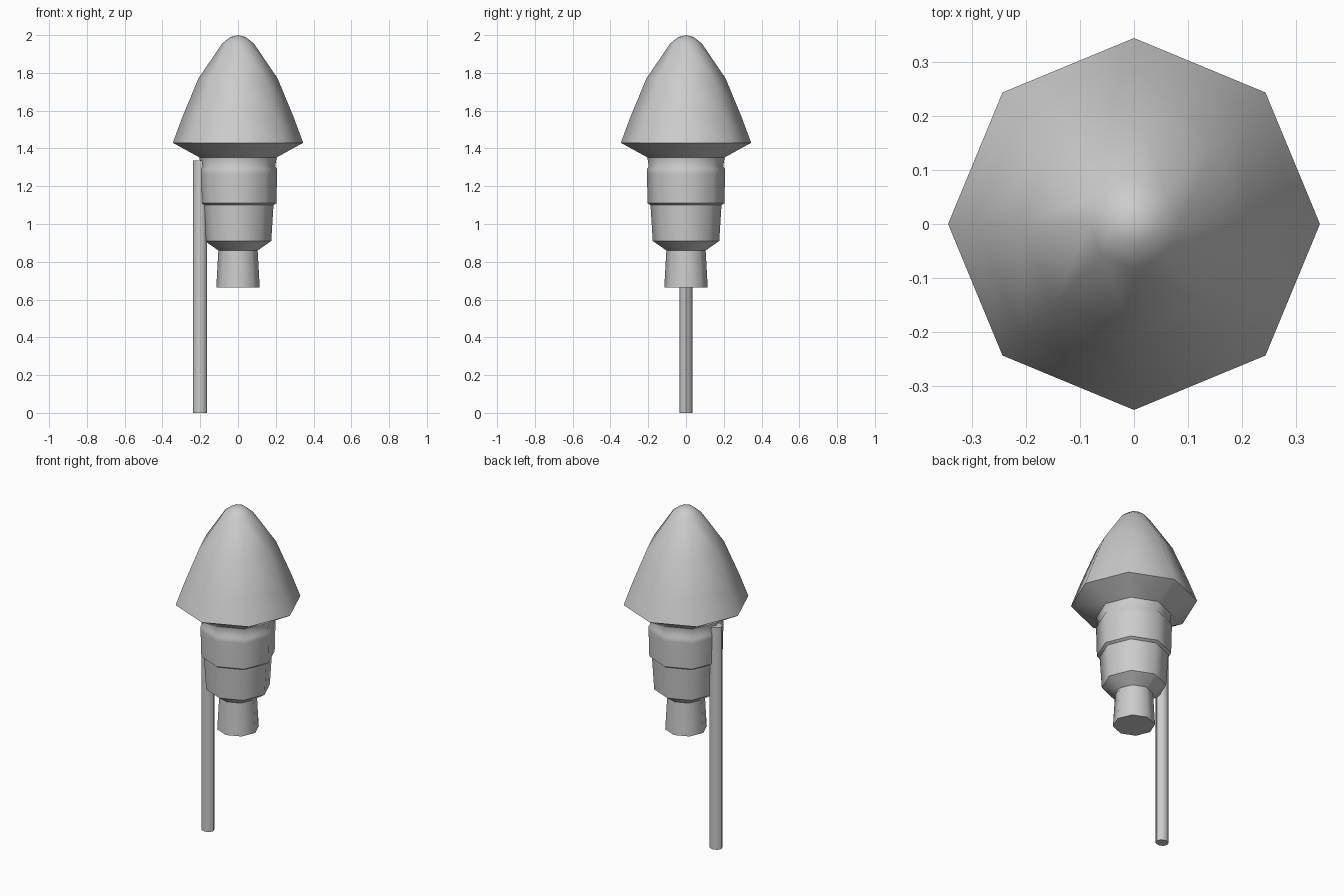
import bpy, bmesh
from math import cos, sin, pi, radians

if "Cube" in bpy.data.objects:
    bpy.data.objects.remove(bpy.data.objects["Cube"])


def lathe(name, profile, sides=8, centre_x=0.0, y_scale=1.0, cap_last=False, cap_first=False):
    """Revolve (radius, z) points, listed top to bottom; radius 0 makes a tip."""
    bm = bmesh.new()
    rings = []
    for r, z in profile:
        count = 1 if r == 0 else sides
        rings.append([bm.verts.new((centre_x + r * cos(2 * pi * i / sides),
                                    y_scale * r * sin(2 * pi * i / sides), z))
                      for i in range(count)])
    for a, b in zip(rings, rings[1:]):
        for i in range(sides):
            j = (i + 1) % sides
            if len(a) == 1:
                bm.faces.new((a[0], b[i], b[j]))
            else:
                bm.faces.new((a[i], b[i], b[j], a[j]))
    if cap_first:
        bm.faces.new(rings[0])
    if cap_last:
        bm.faces.new(rings[-1][::-1])
    bmesh.ops.recalc_face_normals(bm, faces=bm.faces)
    mesh = bpy.data.meshes.new(name)
    bm.to_mesh(mesh)
    bm.free()
    obj = bpy.data.objects.new(name, mesh)
    bpy.context.collection.objects.link(obj)
    bpy.ops.object.select_all(action='DESELECT')
    obj.select_set(True)
    bpy.context.view_layer.objects.active = obj
    bpy.ops.object.shade_smooth_by_angle(angle=radians(46))
    return obj


# Pointed nose with overhanging rim and sloped underside
lathe("nose_cone", [(0, 2.0), (0.04, 1.99), (0.083, 1.957), (0.21, 1.77),
                    (0.295, 1.565), (0.345, 1.43), (0.205, 1.353)])

# Stepped body: collar, raised band, lower tube, taper and nozzle
lathe("body", [(0.205, 1.353), (0.197, 1.305), (0.207, 1.29), (0.207, 1.265),
               (0.203, 1.11), (0.188, 1.10), (0.176, 0.91),
               (0.104, 0.86), (0.115, 0.665)], cap_last=True)

# Guide stick along the left side
lathe("stick", [(0.037, 1.335), (0.037, 0.0)], centre_x=-0.2, y_scale=0.9,
      cap_first=True, cap_last=True)
